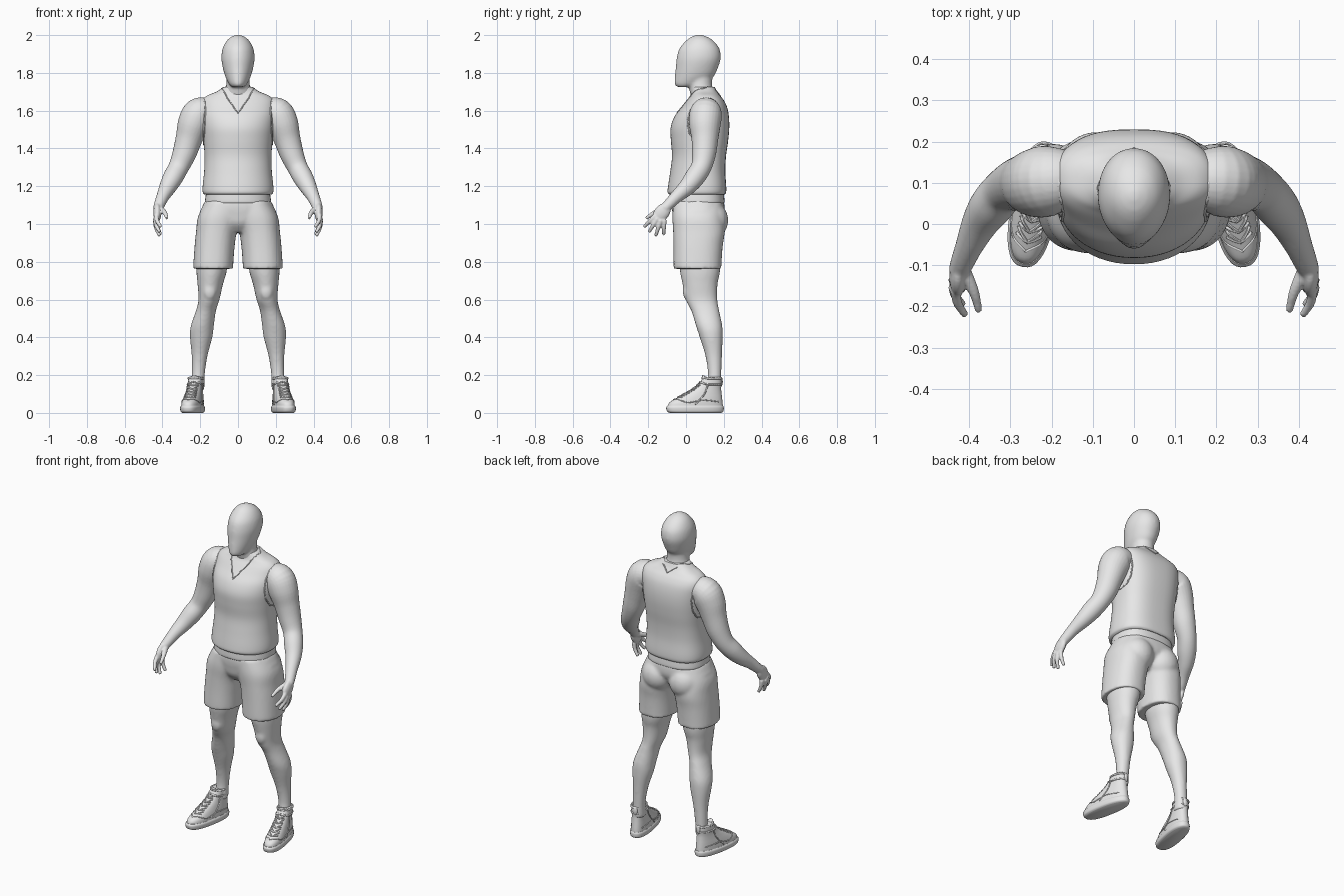
import bpy
import bmesh
from math import cos, sin, pi, radians
from mathutils import Vector, Matrix
from mathutils.bvhtree import BVHTree

if "Cube" in bpy.data.objects:
    bpy.data.objects.remove(bpy.data.objects["Cube"], do_unlink=True)

grey = bpy.data.materials.new("plain grey")
grey.use_nodes = True
grey.diffuse_color = (0.8, 0.8, 0.8, 1)
grey.node_tree.nodes["Principled BSDF"].inputs["Base Color"].default_value = (0.8, 0.8, 0.8, 1)


def spline(rows, steps=5):
    """Catmull-Rom interpolation of equally long tuples."""
    rows = [Vector(row) for row in rows]
    ends = [rows[0]] + rows + [rows[-1]]
    result = []
    for a, b, c, d in zip(ends, ends[1:], ends[2:], ends[3:]):
        for i in range(steps):
            t = i / steps
            result.append(b + (c - a) * (t / 2)
                          + (a * 2 - b * 5 + c * 4 - d) * (t * t / 2)
                          + (b * 3 - a - c * 3 + d) * (t * t * t / 2))
    return result + [rows[-1]]


def skin(bm, rings):
    """Bridge a list of point rings and cap both ends."""
    rings = [[bm.verts.new(point) for point in ring] for ring in rings]
    count = len(rings[0])
    for low, high in zip(rings, rings[1:]):
        for i in range(count):
            j = (i + 1) % count
            bm.faces.new((low[i], low[j], high[j], high[i]))
    bm.faces.new(rings[0][::-1])
    bm.faces.new(rings[-1])


def loft(bm, rows, front=2.0, back=2.0, sides=40):
    """Stack rounded sections given as (height, x min, x max, y min, y max)."""
    rings = []
    for z, left, right, near, far in spline(rows):
        ring = []
        for i in range(sides):
            c, s = cos(2 * pi * i / sides), sin(2 * pi * i / sides)
            power = 2 / (back if s > 0 else front)
            x = abs(c) ** power * (1 if c > 0 else -1)
            y = abs(s) ** power * (1 if s > 0 else -1)
            ring.append(((left + right + (right - left) * x) / 2,
                         (near + far + (far - near) * y) / 2, z))
        rings.append(ring)
    skin(bm, rings)


def symmetric(rows):
    return [(z, -w, w, near, far) for z, w, near, far in rows]


def tube(bm, points, radii, sides=20):
    """Round tube along a path, with a frame that does not twist."""
    points = [Vector(p) for p in points]
    rings, last, side = [], None, None
    for i, p in enumerate(points):
        along = (points[min(i + 1, len(points) - 1)] - points[max(i - 1, 0)]).normalized()
        if last is None:
            side = along.orthogonal().normalized()
        else:
            side = last.rotation_difference(along) @ side
        other, last = along.cross(side), along
        rings.append([p + (side * cos(2 * pi * k / sides) + other * sin(2 * pi * k / sides)) * radii[i]
                      for k in range(sides)])
    skin(bm, rings)


def limb(bm, rows, sides=20):
    path = spline(rows)
    tube(bm, [row[:3] for row in path], [row[3] for row in path], sides)


def ball(bm, centre, radii, tilt=0):
    matrix = (Matrix.Translation(centre) @ Matrix.Rotation(radians(tilt), 4, "X")
              @ Matrix.Diagonal((*radii, 1)))
    bmesh.ops.create_uvsphere(bm, u_segments=24, v_segments=16, radius=1, matrix=matrix)


def trim(bm, surface, corners, radius):
    """Thin seam laid onto a surface."""
    tree, points = BVHTree.FromBMesh(surface), []
    for a, b in zip(corners, corners[1:]):
        for i in range(8):
            points.append(tree.find_nearest(Vector(a).lerp(Vector(b), i / 8))[0])
    points.append(tree.find_nearest(Vector(corners[-1]))[0])
    tube(bm, points, [radius] * len(points), 8)


def finish(name, bm, mirror=False, voxel=0, smoothing=4, matrix=None):
    bmesh.ops.recalc_face_normals(bm, faces=bm.faces)
    if matrix:
        bm.transform(matrix)
    mesh = bpy.data.meshes.new(name)
    bm.to_mesh(mesh)
    mesh.materials.append(grey)
    mesh.shade_smooth()
    mesh.set_sharp_from_angle(angle=radians(45))
    thing = bpy.data.objects.new(name, mesh)
    bpy.context.collection.objects.link(thing)
    if voxel:
        remesh = thing.modifiers.new("blend", "REMESH")
        remesh.mode, remesh.voxel_size, remesh.use_smooth_shade = "VOXEL", voxel, True
        smooth = thing.modifiers.new("soften", "SMOOTH")
        smooth.factor, smooth.iterations = 0.5, smoothing
    if mirror:
        thing.modifiers.new("mirror", "MIRROR").use_mirror_merge = False


# Head and neck
bm = bmesh.new()
loft(bm, symmetric([(1.725, .03, -.045, .03), (1.74, .047, -.06, .09), (1.78, .067, -.059, .145),
                    (1.83, .081, -.054, .17), (1.88, .088, -.049, .184), (1.93, .081, -.034, .176),
                    (1.97, .06, 0, .145), (1.992, .034, .03, .11), (2.002, .008, .06, .08)]), 1.9, 2.1)
loft(bm, symmetric([(1.64, .1, .04, .17), (1.7, .072, .02, .147), (1.74, .062, .013, .138),
                    (1.8, .06, .012, .142)]))
finish("head", bm, voxel=.008, smoothing=6)

# Sleeveless top with neck and armhole seams
vest = bmesh.new()
loft(vest, symmetric([(1.155, .176, -.086, .204), (1.167, .186, -.097, .212), (1.2, .187, -.095, .213),
                      (1.28, .179, -.083, .208), (1.36, .177, -.074, .212), (1.44, .183, -.08, .223),
                      (1.51, .19, -.081, .229), (1.57, .195, -.06, .227), (1.62, .197, -.022, .217),
                      (1.655, .19, .004, .2), (1.68, .163, .022, .18), (1.7, .115, .028, .165),
                      (1.725, .075, .03, .152)]), 2.1, 2.7, 56)
seams = bmesh.new()
collar = [(.085, .09, 1.715), (.06, 0, 1.68), (0, -.08, 1.61)]
flipped = [(-x, y, z) for x, y, z in collar[1::-1]]
trim(seams, vest, collar + flipped + [(0, .2, 1.69), collar[0]], .003)
for side in (1, -1):
    hole = [(side * .185, .1 + .1 * cos(pi * i / 6), 1.545 + .125 * sin(pi * i / 6)) for i in range(13)]
    trim(seams, vest, hole, .004)
finish("vest", vest)
finish("vest_seams", seams)

# Waistband
bm = bmesh.new()
loft(bm, symmetric([(1.11, .172, -.076, .2), (1.12, .175, -.08, .204), (1.16, .17, -.078, .2)]), 2.2, 2.6)
finish("waistband", bm)

# Shorts: pelvis, two wide legs and seat
bm = bmesh.new()
loft(bm, symmetric([(.955, .06, -.02, .13), (1, .12, -.058, .17), (1.05, .198, -.07, .2),
                    (1.09, .19, -.075, .204), (1.125, .172, -.074, .2)]), 2.3, 2.4)
for side in (1, -1):
    rows = [(.763, .026, .237, -.065, .188), (.79, .025, .236, -.066, .188), (.88, .018, .23, -.066, .194),
            (.96, .006, .222, -.068, .205), (1.04, -.02, .211, -.072, .2), (1.12, -.02, .168, -.066, .19)]
    loft(bm, [(z, min(side * a, side * b), max(side * a, side * b), c, d) for z, a, b, c, d in rows], 2.3, 2.3)
    ball(bm, (side * .09, .13, 1.02), (.095, .094, .1))
finish("shorts", bm, voxel=.009, smoothing=5)

# Bare legs with kneecaps
bm = bmesh.new()
loft(bm, [(.85, .05, .22, -.04, .18), (.75, .06, .22, -.032, .18), (.68, .08, .214, -.018, .167),
          (.6, .098, .209, -.002, .166), (.54, .117, .223, .028, .176), (.46, .128, .25, .053, .192),
          (.4, .136, .254, .073, .194), (.3, .162, .245, .103, .19), (.2, .176, .245, .116, .187),
          (.12, .178, .247, .1, .187)], 2, 2.1)
ball(bm, (.15, .012, .645), (.036, .03, .052))
finish("legs", bm, mirror=True, voxel=.009, smoothing=5)

# Arms with hands
bm = bmesh.new()
limb(bm, [(.15, .11, 1.595, .068), (.205, .105, 1.585, .085), (.235, .1, 1.53, .084),
          (.26, .1, 1.45, .071), (.285, .095, 1.37, .063), (.315, .08, 1.3, .054),
          (.345, .045, 1.245, .053), (.372, .005, 1.195, .045), (.398, -.05, 1.145, .034),
          (.415, -.09, 1.105, .029), (.425, -.115, 1.08, .025)], 28)
ball(bm, (.427, -.128, 1.06), (.021, .04, .058), -38)
knuckles = [(.433, -.162, 1.045), (.438, -.152, 1.03), (.438, -.135, 1.02), (.432, -.115, 1.022)]
tips = [(.408, -.222, .985), (.414, -.196, .957), (.414, -.16, .937), (.408, -.118, .943)]
for root, tip in zip(knuckles, tips):
    middle = Vector(root).lerp(Vector(tip), .5) + Vector((.007, 0, 0))
    limb(bm, [(*root, .013), (*middle, .0115), (*tip, .009)], 12)
limb(bm, [(.412, -.115, 1.08, .018), (.388, -.165, 1.06, .013), (.376, -.212, 1.03, .009)], 12)
finish("arms", bm, mirror=True, voxel=.005)

# Shoes, shaped along y and then turned outwards
turn = Matrix.Translation((.24, .05, 0)) @ Matrix.Rotation(radians(11), 4, "Z")
bm = bmesh.new()
loft(bm, symmetric([(0, .046, -.138, .138), (.008, .054, -.152, .15), (.028, .056, -.157, .152),
                    (.038, .051, -.15, .148)]), 2.5, 2.4)
finish("soles", bm, mirror=True, matrix=turn)

upper = bmesh.new()
loft(upper, symmetric([(.03, .051, -.15, .148), (.055, .05, -.14, .146), (.08, .047, -.1, .143),
                       (.105, .043, -.055, .14), (.13, .04, -.012, .138), (.16, .039, .022, .14),
                       (.186, .038, .04, .138)]), 2.4, 2.3)
details = bmesh.new()
for i in range(5):
    y, z = -.098 + .024 * i, .085 + .017 * i
    for side in (1, -1):
        trim(details, upper, [(side * .034, y + .02, z), (0, y, z), (-side * .034, y + .034, z + .012)], .004)
# Ankle collar, heel strap, side panels and tongue
loop = [(.04 * cos(pi * i / 8), .09 + .05 * sin(pi * i / 8)) for i in range(17)]
for height, radius in ((.183, .006), (.15, .005)):
    trim(details, upper, [(x, y, height) for x, y in loop], radius)
for side in (1, -1):
    trim(details, upper, [(side * .06, .13, .06), (side * .06, .03, .07), (side * .06, -.05, .055),
                          (0, -.12, .07)], .003)
    trim(details, upper, [(side * .06, .06, .15), (side * .06, .04, .1), (side * .06, -.01, .045)], .004)
ball(details, (0, .05, .175), (.024, .01, .028), 25)
ball(details, (0, .138, .165), (.014, .009, .026))
finish("shoe_uppers", upper, mirror=True, matrix=turn)
finish("shoe_laces_and_trim", details, mirror=True, matrix=turn)
